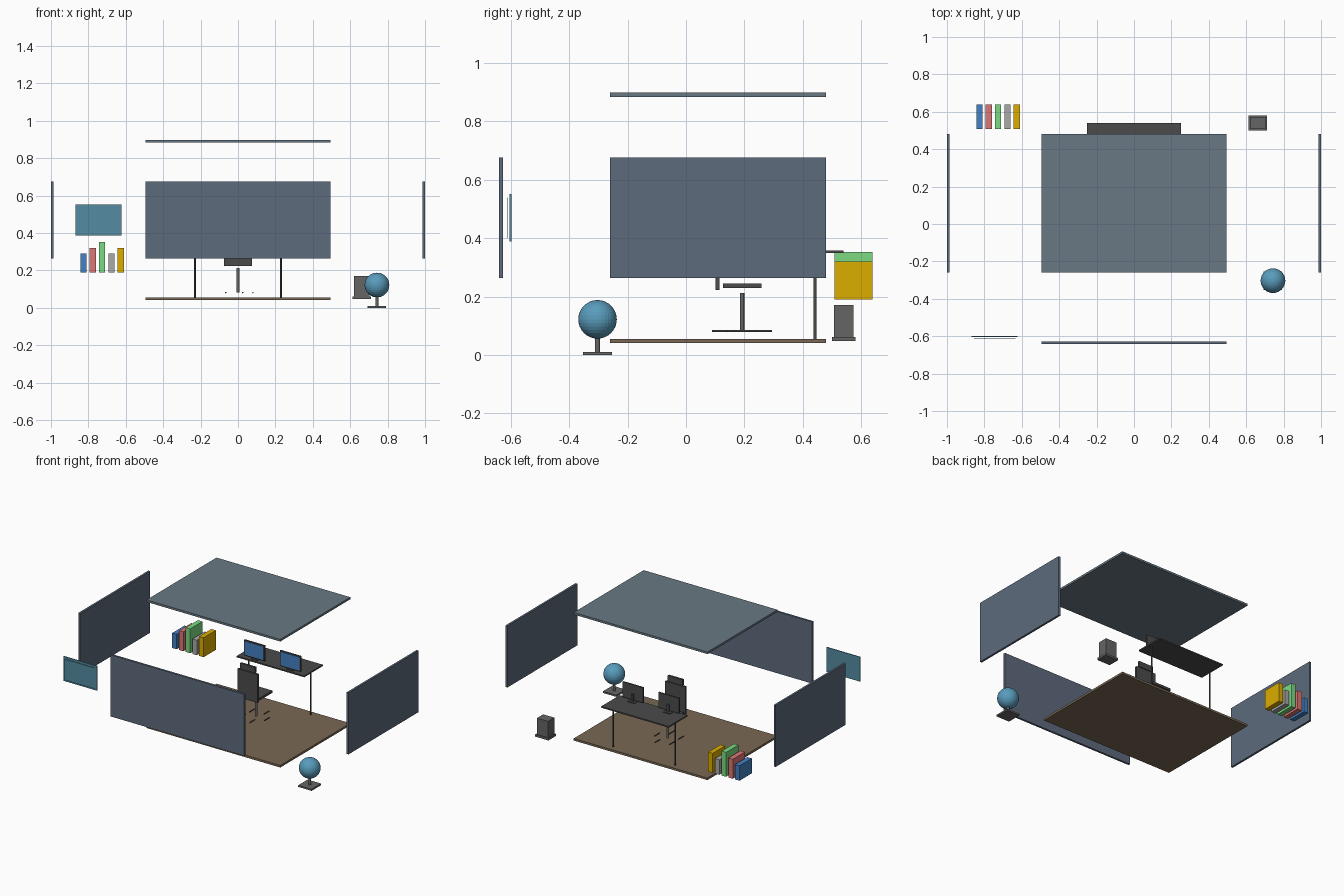
import bpy
import math

if "Cube" in bpy.data.objects:
    bpy.data.objects.remove(bpy.data.objects["Cube"])

mats = {}

def paint(obj, color):
    if color is None:
        return
    if color not in mats:
        m = bpy.data.materials.new("paint_%d" % len(mats))
        m.diffuse_color = (*color, 1)
        m.use_nodes = True
        m.node_tree.nodes["Principled BSDF"].inputs["Base Color"].default_value = m.diffuse_color
        mats[color] = m
    obj.data.materials.append(mats[color])

def box(name, xs, ys, zs, color=None):
    """Box from its min/max extents on each axis."""
    bpy.ops.mesh.primitive_cube_add(size=1, location=[sum(r) / 2 for r in (xs, ys, zs)])
    o = bpy.context.object
    o.name = name
    o.scale = [r[1] - r[0] for r in (xs, ys, zs)]
    bpy.ops.object.transform_apply(location=False, rotation=False, scale=True)
    paint(o, color)
    return o

def rod(name, center, radius, length, rot=(0, 0, 0), color=None):
    bpy.ops.mesh.primitive_cylinder_add(vertices=16, radius=radius, depth=length,
                                        location=center, rotation=rot)
    o = bpy.context.object
    o.name = name
    bpy.ops.object.shade_smooth_by_angle()
    paint(o, color)
    return o

WALL = (0.11, 0.145, 0.20)
ROOF = (0.14, 0.19, 0.23)
WOOD = (0.19, 0.14, 0.09)
DARK = (0.07, 0.07, 0.07)
GREY = (0.13, 0.13, 0.13)
BLUE = (0.06, 0.22, 0.55)
TEAL = (0.09, 0.26, 0.36)

# exploded room shell
W, DEPTH, HIGH = (-0.495, 0.495), (-0.26, 0.48), (0.264, 0.676)
box("floor", W, DEPTH, (0.041, 0.055), WOOD)
box("ceiling", W, DEPTH, (0.884, 0.898), ROOF)
box("front_wall", W, (-0.641, -0.627), HIGH, WALL)
box("left_wall", (-1, -0.986), DEPTH, HIGH, WALL)
box("right_wall", (0.986, 1), DEPTH, HIGH, WALL)

# wall picture: backing and front panel
box("picture_backing", (-0.868, -0.622), (-0.604, -0.598), (0.388, 0.552), TEAL)
box("picture_panel", (-0.856, -0.634), (-0.612, -0.609), (0.40, 0.54), TEAL)

# row of books
books = [(0.29, BLUE), (0.32, (0.72, 0.18, 0.18)), (0.353, (0.2, 0.7, 0.22)),
         (0.29, (0.4, 0.4, 0.4)), (0.32, (0.72, 0.42, 0.0))]
for i, (top, color) in enumerate(books):
    x = -0.826 + i * 0.0497
    box("book_%d" % (i + 1), (x - 0.0165, x + 0.0165), (0.508, 0.638), (0.19, top), color)

# desk
box("desk_top", (-0.25, 0.25), (0.343, 0.54), (0.349, 0.358), DARK)
for s, side in ((-1, "left"), (1, "right")):
    rod(side + "_desk_leg", (s * 0.23, 0.442, 0.2025), 0.005, 0.295, color=DARK)
    # monitor: case, screen, neck and foot
    x = s * 0.132
    box(side + "_monitor_case", (x - 0.076, x + 0.076), (0.362, 0.372), (0.368, 0.47), DARK)
    box(side + "_monitor_screen", (x - 0.07, x + 0.07), (0.359, 0.3625), (0.374, 0.464), BLUE)
    box(side + "_monitor_neck", (x - 0.008, x + 0.008), (0.372, 0.382), (0.358, 0.41), DARK)
    box(side + "_monitor_foot", (x - 0.025, x + 0.025), (0.36, 0.395), (0.358, 0.362), DARK)

# chair, facing the desk
CY = 0.192
box("chair_seat", (-0.073, 0.073), (0.127, 0.259), (0.230, 0.245), DARK)
box("chair_back", (-0.075, 0.075), (0.101, 0.115), (0.223, 0.412), DARK)
box("chair_headrest", (-0.055, 0.055), (0.101, 0.115), (0.416, 0.455), DARK)
rod("chair_stem", (0, CY, 0.147), 0.0075, 0.132, color=GREY)
for i in range(5):
    a = i * math.tau / 5
    rod("chair_foot_%d" % (i + 1), (0.08 * math.cos(a), CY + 0.08 * math.sin(a), 0.082),
        0.004, 0.054, (math.pi / 2, 0, 0), DARK)

# globe on a square stand
box("globe_base", (0.693, 0.792), (-0.353, -0.253), (0, 0.011), GREY)
rod("globe_stem", (0.743, -0.303, 0.036), 0.009, 0.055, color=GREY)
bpy.ops.mesh.primitive_uv_sphere_add(segments=32, ring_count=16, radius=0.066,
                                     location=(0.743, -0.303, 0.122))
globe = bpy.context.object
globe.name = "globe_ball"
paint(globe, (0.10, 0.33, 0.50))

# waste bin on a plinth
box("bin_body", (0.62, 0.702), (0.507, 0.573), (0.062, 0.171), GREY)
box("bin_base", (0.612, 0.71), (0.50, 0.58), (0.048, 0.062), GREY)
